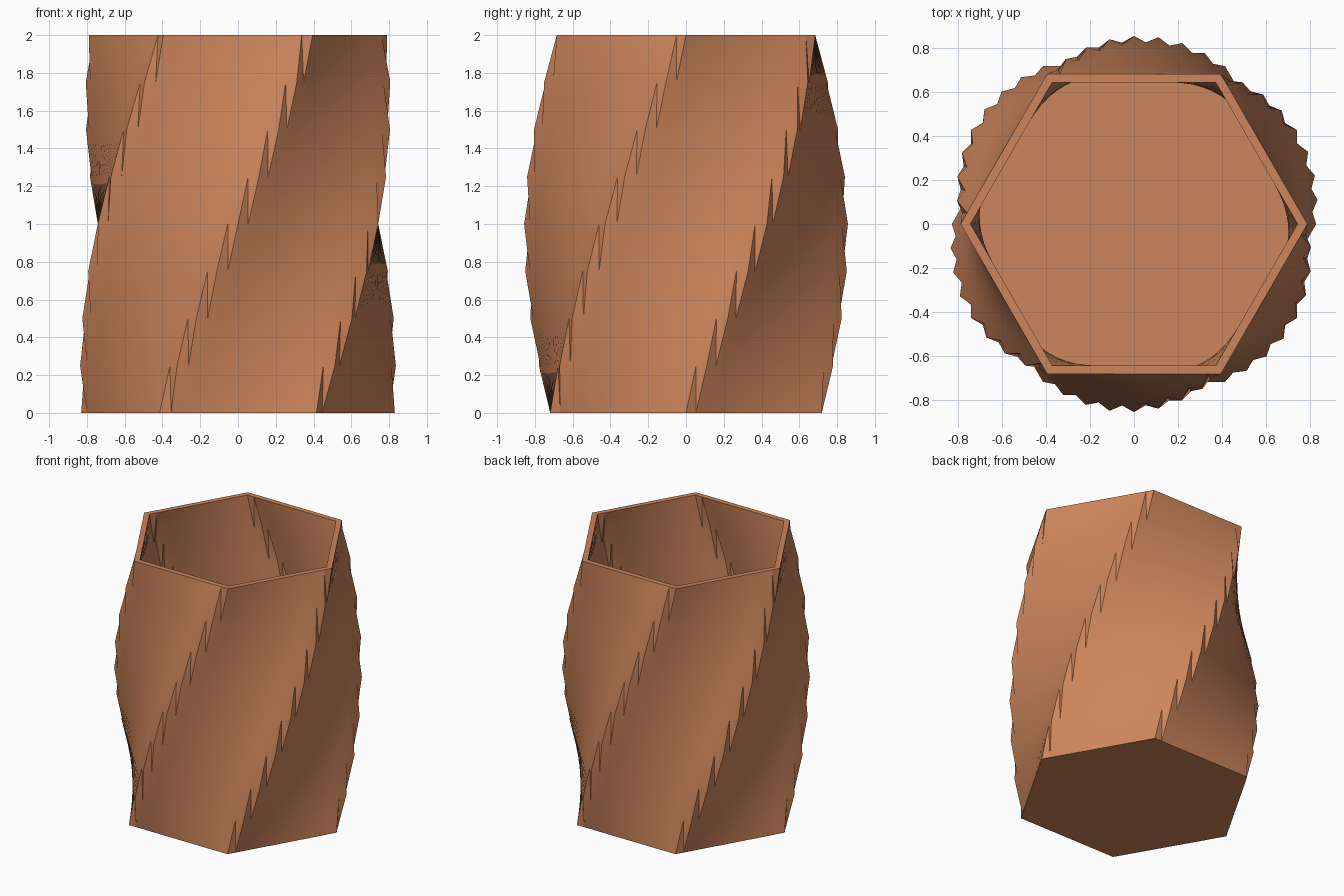
import bpy
import bmesh
import math

if "Cube" in bpy.data.objects:
    bpy.data.objects.remove(bpy.data.objects["Cube"])

COLS, LAYERS = 96, 8
HEIGHT, WALL, FLOOR = 2.0, 0.045, 0.06
TWIST = math.radians(60)


def corner_radius(t):
    """Gently tapered profile with a bulge in the middle."""
    return 0.83 - 0.04 * t + 0.047 * math.sin(math.pi * t)


def hexagon_ring(bm, z, t, inset):
    """Hexagon turned by the twist, sampled at fixed angles."""
    ring = []
    apothem = (corner_radius(t) - inset) * math.cos(math.pi / 6)
    for j in range(COLS):
        a = 2 * math.pi * j / COLS
        local = (a - TWIST * t) % (math.pi / 3) - math.pi / 6
        r = apothem / math.cos(local)
        ring.append(bm.verts.new((r * math.cos(a), r * math.sin(a), z)))
    return ring


def twisted_wall(bm, z0, inset, inward):
    """Stack of rings joined by triangles; returns bottom and top rings."""
    rings = []
    for i in range(LAYERS + 1):
        z = z0 + (HEIGHT - z0) * i / LAYERS
        rings.append(hexagon_ring(bm, z, i / LAYERS, inset))
    for lo, hi in zip(rings, rings[1:]):
        for j in range(COLS):
            k = (j + 1) % COLS
            for tri in ((lo[j], lo[k], hi[k]), (lo[j], hi[k], hi[j])):
                bm.faces.new(tri[::-1] if inward else tri)
    return rings[0], rings[-1]


bm = bmesh.new()
# Outer and inner walls
base, outer_rim = twisted_wall(bm, 0.0, 0.0, False)
floor, inner_rim = twisted_wall(bm, FLOOR, WALL, True)
# Underside, inside floor and flat rim
bm.faces.new(base[::-1])
bm.faces.new(floor)
for j in range(COLS):
    k = (j + 1) % COLS
    bm.faces.new((outer_rim[j], outer_rim[k], inner_rim[k], inner_rim[j]))

mesh = bpy.data.meshes.new("twisted_vase")
bm.to_mesh(mesh)
bm.free()
vase = bpy.data.objects.new("twisted_vase", mesh)
bpy.context.collection.objects.link(vase)

# Terracotta colour
clay = bpy.data.materials.new("terracotta")
clay.diffuse_color = (0.61, 0.235, 0.107, 1)
clay.use_nodes = True
clay.node_tree.nodes["Principled BSDF"].inputs["Base Color"].default_value = clay.diffuse_color
mesh.materials.append(clay)

# Smooth walls, sharp rim and corners
bpy.context.view_layer.objects.active = vase
vase.select_set(True)
bpy.ops.object.shade_smooth_by_angle(angle=math.radians(30))
